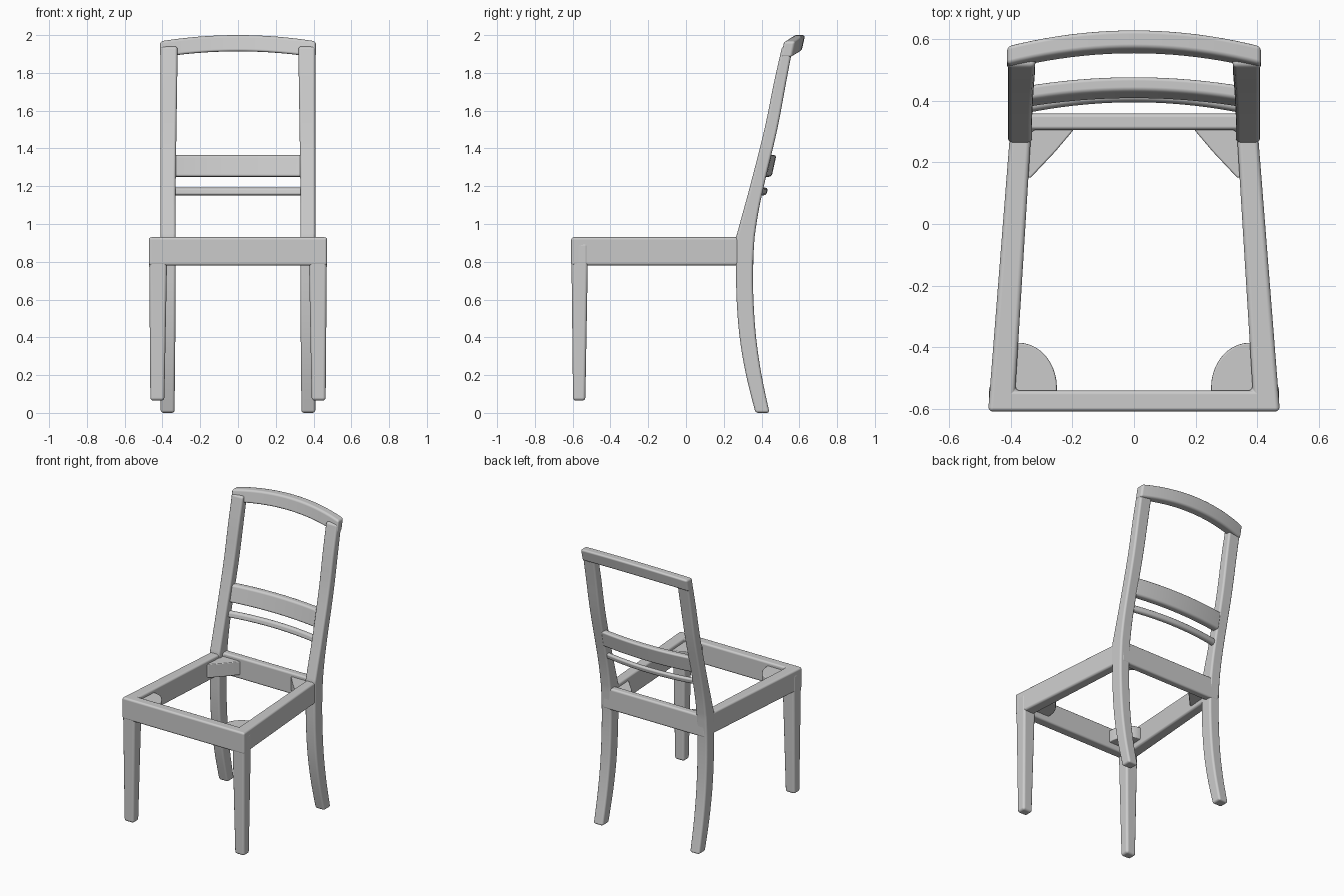
import bpy, bmesh
from math import sin, cos, pi

if "Cube" in bpy.data.objects:
    bpy.data.objects.remove(bpy.data.objects["Cube"])


def finish(name, bm, bevel, mirror=False, segments=3):
    """Turn a bmesh into a smooth object with softened edges."""
    bmesh.ops.recalc_face_normals(bm, faces=bm.faces)
    for f in bm.faces:
        f.smooth = True
    me = bpy.data.meshes.new(name)
    bm.to_mesh(me)
    bm.free()
    ob = bpy.data.objects.new(name, me)
    bpy.context.collection.objects.link(ob)
    if mirror:
        ob.modifiers.new("Mirror", 'MIRROR').use_mirror_merge = False
    b = ob.modifiers.new("Bevel", 'BEVEL')
    b.width, b.segments = bevel, segments
    b.limit_method, b.angle_limit = 'ANGLE', 0.6
    b.harden_normals = True
    return ob


def loft(name, rings, bevel, closed=False, mirror=False, segments=3):
    """Skin equal-length rings; cap the ends, or join last to first."""
    bm = bmesh.new()
    vs = [[bm.verts.new(p) for p in r] for r in rings]
    n = len(rings[0])
    pairs = list(zip(vs, vs[1:])) + ([(vs[-1], vs[0])] if closed else [])
    for a, b in pairs:
        for i in range(n):
            j = (i + 1) % n
            bm.faces.new((a[i], a[j], b[j], b[i]))
    if not closed:
        bm.faces.new(vs[0])
        bm.faces.new(vs[-1])
    return finish(name, bm, bevel, mirror, segments)


def rect(x0, x1, y0, y1, z):
    return [(x0, y0, z), (x1, y0, z), (x1, y1, z), (x0, y1, z)]


def spline(pts, steps=4):
    """Catmull-Rom interpolation through tuples."""
    out = []
    for i in range(len(pts) - 1):
        p0, p1 = pts[max(i - 1, 0)], pts[i]
        p2, p3 = pts[i + 1], pts[min(i + 2, len(pts) - 1)]
        for s in range(steps):
            t = s / steps
            out.append(tuple(
                0.5 * (2 * b + (c - a) * t + (2 * a - 5 * b + 4 * c - d) * t * t
                       + (3 * b - a - 3 * c + d) * t ** 3)
                for a, b, c, d in zip(p0, p1, p2, p3)))
    return out + [pts[-1]]


def back_rail(name, half, y_end, y_mid, thick, lo, hi, bevel, lean=0.22, n=20):
    """Bowed, leaning rail; lo and hi are (end z, middle z)."""
    zref = (lo[0] + hi[0]) / 2
    rings = []
    for i in range(n + 1):
        u = 2 * i / n - 1
        k = 1 - u * u
        y = y_end + (y_mid - y_end) * k
        z0 = lo[0] + (lo[1] - lo[0]) * k
        z1 = hi[0] + (hi[1] - hi[0]) * k
        a, b = y + lean * (z0 - zref), y + lean * (z1 - zref)
        x = u * half
        rings.append([(x, a, z0), (x, a + thick, z0), (x, b + thick, z1), (x, b, z1)])
    return loft(name, rings, bevel)


# Seat frame: tapered open ring
outer = [(-0.473, -0.608), (0.473, -0.608), (0.397, 0.358), (-0.397, 0.358)]
inner = [(-0.385, -0.54), (0.385, -0.54), (0.333, 0.305), (-0.333, 0.305)]
Z0, Z1 = 0.78, 0.93
loft("seat_frame",
     [[(x, y, z) for x, y in plan] for plan, z in
      ((outer, Z0), (outer, Z1), (inner, Z1), (inner, Z0))],
     0.014, closed=True)

# Front legs, tapering downwards
loft("front_leg", [rect(0.39, 0.464, -0.598, -0.533, 0.065),
                   rect(0.376, 0.470, -0.606, -0.52, 0.79),
                   rect(0.376, 0.470, -0.606, -0.52, 0.9)], 0.016, mirror=True)

# Rear legs running up into the leaning back posts: z, front y, back y, inner x
lower = [(0.0, 0.368, 0.442, 0.336), (0.2, 0.318, 0.400, 0.334),
         (0.4, 0.284, 0.371, 0.332), (0.6, 0.268, 0.357, 0.331),
         (0.78, 0.265, 0.355, 0.33), (0.93, 0.265, 0.363, 0.33)]
upper = [(0.93, 0.265, 0.363, 0.33), (1.05, 0.298, 0.381, 0.33),
         (1.2, 0.339, 0.412, 0.33), (1.5, 0.415, 0.483, 0.326),
         (1.75, 0.466, 0.530, 0.322), (1.94, 0.509, 0.566, 0.32)]
path = spline(lower)[:-1] + spline(upper)
loft("rear_leg_and_post", [rect(xi, 0.409, yf, yb, z) for z, yf, yb, xi in path],
     0.014, mirror=True)

# Back rails
back_rail("top_rail", 0.412, 0.508, 0.553, 0.061, (1.882, 1.914), (1.967, 2.0), 0.014)
back_rail("middle_rail", 0.345, 0.390, 0.418, 0.048, (1.25, 1.25), (1.365, 1.365), 0.014)
back_rail("lower_bar", 0.345, 0.362, 0.396, 0.034, (1.152, 1.152), (1.192, 1.192), 0.014)

# Corner blocks inside the frame: rounded at the front, braces at the rear
arc = [(0.375 - 0.125 * cos(a * pi / 20), -0.53 + 0.145 * sin(a * pi / 20))
       for a in range(11)]
front_plan = [(0.40, -0.55), (0.25, -0.55)] + arc + [(0.40, -0.385)]
rear_plan = [(0.35, 0.32), (0.185, 0.32), (0.20, 0.30), (0.255, 0.235),
             (0.335, 0.15), (0.36, 0.15)]
for name, plan, z0, z1 in (("front_corner_block", front_plan, 0.82, 0.905),
                           ("rear_corner_block", rear_plan, 0.81, 0.905)):
    loft(name, [[(x, y, z) for x, y in plan] for z in (z0, z1)], 0.006,
         mirror=True, segments=2)
